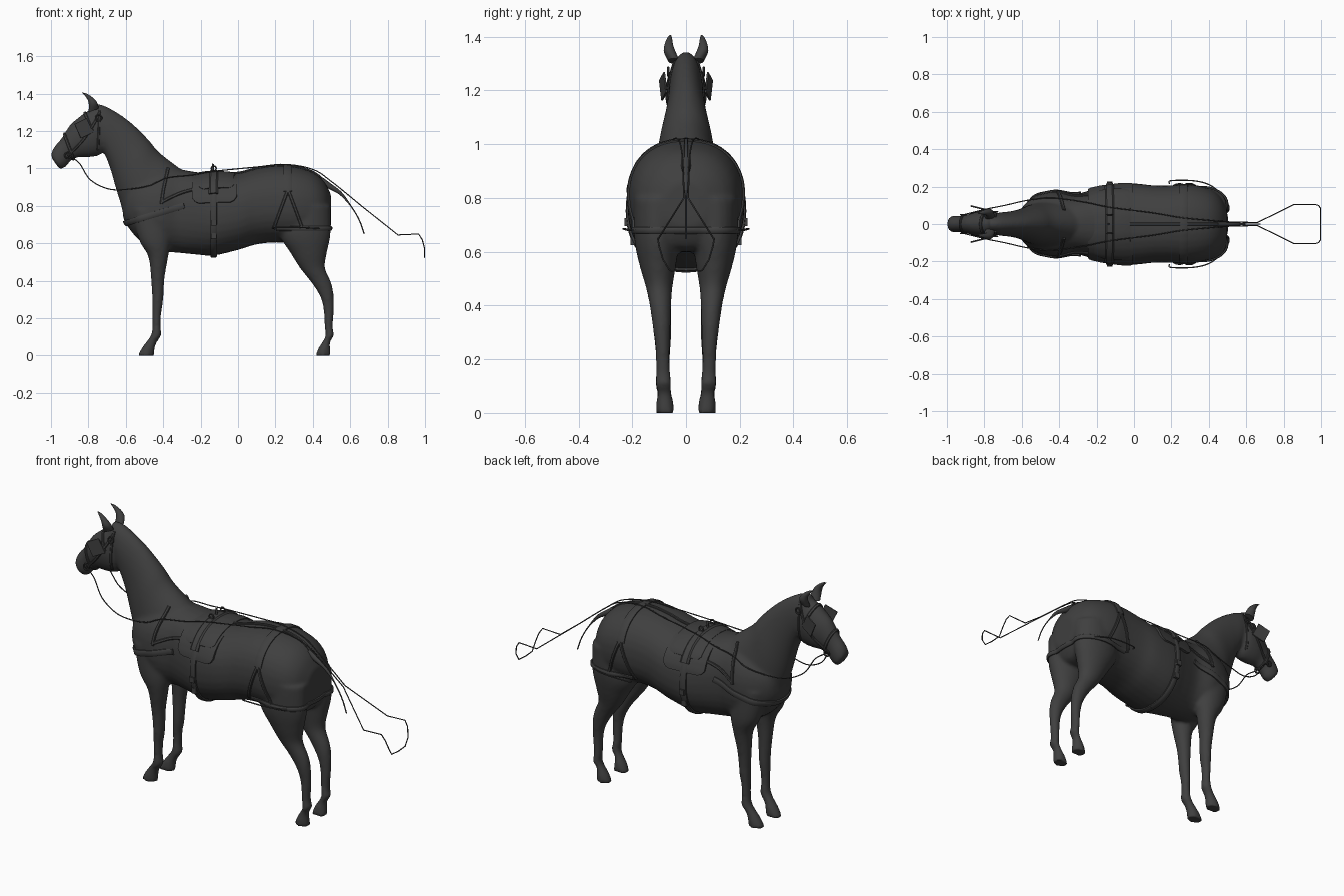
import bpy, bmesh, math
from mathutils import Vector as V
from mathutils.bvhtree import BVHTree

if "Cube" in bpy.data.objects:
    bpy.data.objects.remove(bpy.data.objects["Cube"])


def material(name, v):
    m = bpy.data.materials.new(name)
    m.diffuse_color = (v, v, v, 1)
    m.use_nodes = True
    m.node_tree.nodes["Principled BSDF"].inputs["Base Color"].default_value = m.diffuse_color
    return m


COAT = material("charcoal coat", 0.05)


def add(name, bm, mat=COAT, smooth=True):
    bmesh.ops.recalc_face_normals(bm, faces=bm.faces)
    me = bpy.data.meshes.new(name)
    bm.to_mesh(me)
    bm.free()
    ob = bpy.data.objects.new(name, me)
    bpy.context.collection.objects.link(ob)
    me.materials.append(mat)
    bpy.ops.object.select_all(action='DESELECT')
    bpy.context.view_layer.objects.active = ob
    ob.select_set(True)
    if smooth:
        bpy.ops.object.shade_smooth_by_angle(angle=math.radians(40))
    return ob


def spline(rows, n):
    """Catmull-Rom through rows of numbers."""
    out = []
    for i in range(len(rows) - 1):
        p = [rows[max(0, min(len(rows) - 1, i + k))] for k in (-1, 0, 1, 2)]
        for j in range(n):
            t = j / n
            out.append([0.5 * (2 * b + (c - a) * t + (2 * a - 5 * b + 4 * c - d) * t * t
                        + (3 * b - a - 3 * c + d) * t ** 3) for a, b, c, d in zip(*p)])
    return out + [list(rows[-1])]


def loft(bm, rows, n=4, seg=32, power=2.0):
    """Rows: x and z of one edge, x and z of the other, y centre, y half width."""
    rings = []
    for x0, z0, x1, z1, yc, w in spline(rows, n):
        c, h = V(((x0 + x1) / 2, yc, (z0 + z1) / 2)), V(((x0 - x1) / 2, 0, (z0 - z1) / 2))
        ring = []
        for k in range(seg):
            a = 2 * math.pi * k / seg
            ca, sa = [math.copysign(abs(f) ** (2 / power), f) for f in (math.cos(a), math.sin(a))]
            ring.append(bm.verts.new(c + h * ca + V((0, w * sa, 0))))
        rings.append(ring)
    for a, b in zip(rings, rings[1:]):
        for k in range(seg):
            bm.faces.new((a[k], a[k - 1], b[k - 1], b[k]))
    bm.faces.new(rings[0])
    bm.faces.new(rings[-1][::-1])


# Horse body: lofted torso, neck, head and legs fused into one skin
bm = bmesh.new()
torso = [(-.615, .74, .80, .04), (-.59, .69, .90, .10), (-.52, .61, .96, .15), (-.42, .56, .99, .175),
         (-.32, .55, .995, .16), (-.22, .54, .98, .185), (-.13, .535, .97, .212), (0, .565, .975, .217),
         (.1, .595, 1.0, .207), (.2, .605, 1.015, .207), (.3, .60, 1.01, .212), (.4, .60, .98, .19),
         (.46, .62, .93, .15), (.497, .69, .86, .08)]
loft(bm, [(x, t, x, b, 0, w) for x, b, t, w in torso], power=2.25)
neck = [(-.31, 1.0, -.53, .62, .14), (-.42, 1.085, -.60, .72, .115), (-.48, 1.155, -.63, .82, .10),
        (-.56, 1.235, -.655, .90, .08), (-.64, 1.295, -.68, .99, .068), (-.72, 1.338, -.71, 1.07, .062),
        (-.775, 1.345, -.75, 1.15, .05)]
loft(bm, [r[:4] + (0, r[4]) for r in neck])
head = [(-.73, 1.34, -.70, 1.14, .05), (-.80, 1.31, -.735, 1.075, .07), (-.85, 1.275, -.80, 1.06, .068),
        (-.90, 1.23, -.855, 1.06, .054), (-.945, 1.16, -.895, 1.04, .044), (-.983, 1.115, -.92, 1.01, .045),
        (-1.0, 1.075, -.95, .998, .04), (-.992, 1.05, -.968, 1.015, .022)]
loft(bm, [r[:4] + (0, r[4]) for r in head])
hind = [(.80, .25, .495, .10, .095), (.65, .225, .495, .108, .085), (.55, .28, .475, .105, .068),
        (.47, .33, .465, .10, .05), (.40, .385, .495, .095, .04), (.35, .42, .508, .092, .036),
        (.30, .445, .512, .09, .031), (.24, .458, .512, .087, .027), (.15, .463, .507, .085, .026),
        (.11, .468, .513, .084, .03), (.075, .452, .493, .081, .027), (.045, .432, .492, .079, .031),
        (0, .412, .497, .077, .035)]
fore = [(.78, -.57, -.36, .10, .065), (.62, -.53, -.36, .105, .062), (.53, -.48, -.373, .10, .052),
        (.42, -.466, -.392, .093, .039), (.33, -.46, -.398, .088, .034), (.28, -.459, -.402, .087, .033),
        (.22, -.459, -.411, .086, .027), (.15, -.459, -.413, .085, .026), (.11, -.465, -.41, .084, .03),
        (.075, -.49, -.432, .081, .027), (.045, -.512, -.445, .079, .031), (0, -.538, -.448, .077, .035)]
for s in (1, -1):
    for leg in (hind, fore):
        loft(bm, [(f, z, b, z, s * y, w) for z, f, b, y, w in leg], seg=24)
horse = add("horse_body", bm)
mod = horse.modifiers.new("fuse", 'REMESH')
mod.mode, mod.voxel_size = 'VOXEL', 0.010
bpy.ops.object.modifier_apply(modifier=mod.name)
mod = horse.modifiers.new("soften", 'SMOOTH')
mod.factor, mod.iterations = 0.5, 6
bpy.ops.object.modifier_apply(modifier=mod.name)
for v in horse.data.vertices:        # flat hooves on the ground
    if v.co.z < 0.006:
        v.co.z = 0
bpy.ops.object.shade_smooth()
skin = BVHTree.FromPolygons([v.co.copy() for v in horse.data.vertices],
                            [tuple(p.vertices) for p in horse.data.polygons])


# Straps laid on the skin
def strap(name, rays, width=.022, thick=.009, rounded=False):
    hits = [h for h in (skin.ray_cast(o, (t - o).normalized()) for o, t in rays) if h[0]]
    bm, rings, n = bmesh.new(), [], len(hits)
    for i, (p, nor, _, _) in enumerate(hits):
        nor = sum((hits[j][1] for j in range(max(0, i - 2), min(n, i + 3))), V()).normalized()
        tan = (hits[min(i + 1, n - 1)][0] - hits[max(i - 1, 0)][0]).normalized()
        w = width / 2
        if rounded:
            e = min(i, n - 1 - i) / 4
            w *= min(1, .7 + .3 * math.sqrt(max(0, e)))
        side = tan.cross(nor).normalized() * w
        rings.append([bm.verts.new(p + side * a + nor * b) for a, b in
                      ((-1, -.006), (-1, thick * .6), (-.6, thick), (.6, thick), (1, thick * .6), (1, -.006))])
    for a, b in zip(rings, rings[1:]):
        for k in range(6):
            bm.faces.new((a[k], a[k - 1], b[k - 1], b[k]))
    bm.faces.new(rings[0])
    bm.faces.new(rings[-1][::-1])
    return add(name, bm)


def loop(center, u, a0=-180, a1=180, r=.6, n=72):
    c, u = V(center), V(u).normalized()
    angles = [math.radians(a0 + (a1 - a0) * i / n) for i in range(n + 1)]
    return [(c + (u * math.cos(a) + V((0, math.sin(a), 0))) * r, c) for a in angles]


def side(pts, s):
    return [(V((x, s, z)), V((x, 0, z))) for x, z in spline(pts, 10)]


def cord(name, pts, radius=.003, n=6, taper=None):
    cu = bpy.data.curves.new(name, 'CURVE')
    cu.dimensions, cu.bevel_depth, cu.bevel_resolution, cu.use_fill_caps = '3D', radius, 2, True
    pts = spline(pts, n)
    sp = cu.splines.new('POLY')
    sp.points.add(len(pts) - 1)
    for i, p in enumerate(pts):
        sp.points[i].co = (*p, 1)
        sp.points[i].radius = taper(i / (len(pts) - 1)) if taper else 1
    cu.materials.append(COAT)
    ob = bpy.data.objects.new(name, cu)
    bpy.context.collection.objects.link(ob)
    return ob


def ring(name, p, r=.016):
    bpy.ops.mesh.primitive_torus_add(location=p, rotation=(math.pi / 2, 0, 0), major_radius=r,
                                     minor_radius=.004, major_segments=20, minor_segments=8)
    ob = bpy.context.object
    ob.name = name
    ob.data.materials.append(COAT)


strap("girth", loop((-.13, 0, .75), (0, 0, 1)), .035, .012)
strap("saddle_flap", loop((-.125, 0, .75), (0, 0, 1), -72, 72), .24, .008, True)
strap("saddle_pad", loop((-.115, 0, .75), (0, 0, 1), -52, 52), .19, .016, True)
strap("saddle_band", loop((-.13, 0, .75), (0, 0, 1), -60, 60), .05, .023)
strap("hip_strap", loop((.265, 0, .75), (0, 0, 1), -58, 58), .045, .008)
strap("breeching", loop((.30, 0, .68), (1, 0, 0), -119, 119), .024, .010)
strap("breast_collar", loop((-.36, 0, .78), (-1, 0, -.30), -115, 115), .032, .010)
strap("noseband", loop((-.905, 0, 1.12), (-.05, 0, .14), r=.15), .016, .007)
strap("browband", loop((-.79, 0, 1.225), (-.1, 0, .25), -110, 110, r=.2), .016, .007)
strap("crupper", [(V((x / 100, 0, 1.5)), V((x / 100, 0, .5))) for x in range(-10, 46)], .016, .008)
for s, tag in ((1, "left"), (-1, "right")):
    strap(tag + "_neck_strap", side([(-.375, 1.0), (-.385, .95), (-.40, .88), (-.41, .81)], s), .016)
    strap(tag + "_trace_strap", side([(-.41, .82), (-.30, .87), (-.14, .91)], s), .016)
    strap(tag + "_breeching_front", side([(.265, .88), (.19, .68)], s), .016)
    strap(tag + "_breeching_rear", side([(.27, .88), (.345, .68)], s), .016)
    strap(tag + "_cheek_strap", side([(-.74, 1.30), (-.77, 1.24), (-.83, 1.15), (-.91, 1.07)], s), .014, .007)
    strap(tag + "_throat_strap", side([(-.74, 1.31), (-.745, 1.2), (-.75, 1.1)], s), .012, .006)
    ring(tag + "_bridle_ring", (-.745, s * .066, 1.27))
    ring(tag + "_bit_ring", (-.91, s * .05, 1.07))
    ring(tag + "_terret", (-.13, s * .05, 1.0), .013)
    # Girth buckles
    for z in (.64, .71):
        p = skin.ray_cast(V((-.13, s, z)), V((0, -s, 0)))[0]
        bpy.ops.mesh.primitive_cube_add(size=1, location=p + V((0, s * .01, 0)))
        bpy.context.object.scale = (.03, .02, .03)
        bpy.context.object.name = tag + "_buckle"
        bpy.context.object.data.materials.append(COAT)
    # Blinkers flaring away from the eyes
    bpy.ops.mesh.primitive_cube_add(size=1, location=(-.825, s * .085, 1.215),
                                    rotation=(0, math.radians(-25), s * math.radians(-14)))
    ob = bpy.context.object
    ob.name = tag + "_blinker"
    ob.scale = (.075, .008, .085)
    bpy.ops.object.transform_apply(location=False, rotation=False)
    ob.data.materials.append(COAT)
    bev = ob.modifiers.new("round", 'BEVEL')
    bev.width, bev.segments = .003, 2
    # Ears
    bm = bmesh.new()
    loft(bm, [(-.80, 1.30, -.745, 1.32, s * .045, .022), (-.797, 1.335, -.752, 1.35, s * .06, .022),
              (-.803, 1.365, -.772, 1.375, s * .064, .016), (-.822, 1.393, -.805, 1.398, s * .061, .009),
              (-.834, 1.405, -.83, 1.406, s * .058, .003)], seg=16)
    add(tag + "_ear", bm)
    # Driving rein, and the handle end with its spread loop
    cord(tag + "_rein", [(-.91, s * .05, 1.07), (-.85, s * .065, 1.03), (-.79, s * .08, .94),
                         (-.69, s * .10, .89), (-.58, s * .125, .89), (-.47, s * .14, .91),
                         (-.38, s * .135, .95), (-.25, s * .115, .965), (-.13, s * .09, .985),
                         (.1, s * .06, 1.008), (.25, s * .035, 1.022), (.4, s * .02, .995),
                         (.5, s * .012, .93), (.66, s * .008, .80)])
    cord(tag + "_rein_end", [(.66, s * .008, .80), (.855, s * .105, .645), (.965, s * .105, .65),
                             (.985, s * .10, .62), (.998, s * .085, .57), (.998, s * .06, .53),
                             (.998, 0, .525)], n=1)
    cord(tag + "_breeching_trace", [(.19, s * .215, .68), (.2, s * .232, .685), (.33, s * .23, .685),
                                    (.42, s * .20, .68), (.49, s * .13, .68)], .0035)

# Tail and saddle hook
cord("tail", [(.44, 0, .935), (.49, 0, .905), (.55, 0, .865), (.61, 0, .79), (.65, 0, .72), (.675, 0, .65)],
     .022, 6, lambda t: max(.15, 1 - 1.5 * t))
cord("saddle_hook", [(-.13, 0, .97), (-.135, 0, 1.0), (-.133, 0, 1.025)], .006)
